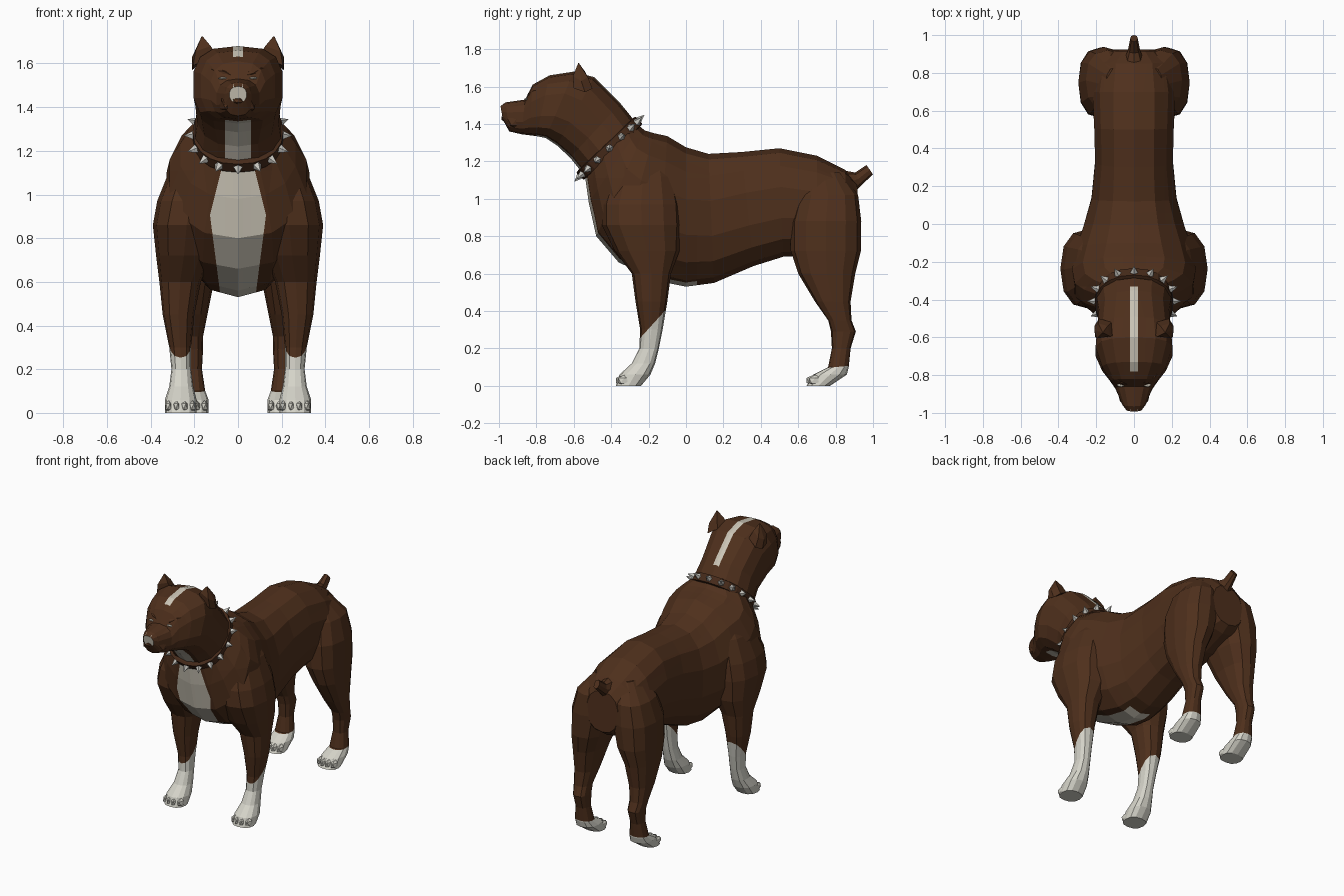
import bpy, bmesh, math
from mathutils import Vector, Matrix

if "Cube" in bpy.data.objects:
    bpy.data.objects.remove(bpy.data.objects["Cube"])


def material(name, rgb):
    m = bpy.data.materials.new(name)
    m.diffuse_color = (*rgb, 1)
    m.use_nodes = True
    m.node_tree.nodes["Principled BSDF"].inputs["Base Color"].default_value = m.diffuse_color
    return m


BROWN = material("brown coat", (0.077, 0.029, 0.0115))
WHITE = material("white paws", (0.66, 0.65, 0.58))
CREAM = material("cream markings", (0.60, 0.56, 0.47))
LEATHER = material("collar leather", (0.060, 0.023, 0.010))
METAL = material("spike metal", (0.58, 0.57, 0.53))


def finish(name, bm, mats, cuts=(), rule=None):
    """Cut along colour borders, colour faces by rule, make the object."""
    bmesh.ops.recalc_face_normals(bm, faces=bm.faces)
    for co, no in cuts:
        bmesh.ops.bisect_plane(bm, geom=bm.verts[:] + bm.edges[:] + bm.faces[:],
                               plane_co=co, plane_no=Vector(no).normalized(), dist=1e-5)
    bm.normal_update()
    if rule:
        for f in bm.faces:
            f.material_index = rule(f.calc_center_median(), f.normal)
    me = bpy.data.meshes.new(name)
    bm.to_mesh(me)
    bm.free()
    for m in mats:
        me.materials.append(m)
    ob = bpy.data.objects.new(name, me)
    bpy.context.collection.objects.link(ob)
    return ob


def oval(center, a, b, p, n):
    """Superellipse ring around center with half axes a and b."""
    pts = []
    for i in range(n):
        t = 2 * math.pi * i / n
        c, s = math.cos(t), math.sin(t)
        pts.append(center + a * math.copysign(abs(c) ** (2 / p), c)
                   + b * math.copysign(abs(s) ** (2 / p), s))
    return pts


def loft(rings):
    bm = bmesh.new()
    vs = [[bm.verts.new(p) for p in r] for r in rings]
    n = len(rings[0])
    for r, q in zip(vs, vs[1:]):
        for i in range(n):
            bm.faces.new((r[i], r[(i + 1) % n], q[(i + 1) % n], q[i]))
    bm.faces.new(vs[0])
    bm.faces.new(vs[-1])
    return bm


def spine_ring(ty, tz, by, bz, w, p, n=14):
    """Tilted ring from a top point, a bottom point and a half width."""
    t, b = Vector((0, ty, tz)), Vector((0, by, bz))
    return oval((t + b) / 2, (t - b) / 2, Vector((w, 0, 0)), p, n)


def leg_ring(s, z, y0, y1, x0, x1, p=2.4, n=12):
    return oval(Vector((s * (x0 + x1) / 2, (y0 + y1) / 2, z)),
                Vector((0, (y1 - y0) / 2, 0)), Vector((s * (x1 - x0) / 2, 0, 0)), p, n)


def blob(name, mat, loc, size, rot=Matrix()):
    bm = bmesh.new()
    bmesh.ops.create_icosphere(bm, subdivisions=1, radius=1,
                               matrix=Matrix.Translation(loc) @ rot @ Matrix.Diagonal((*size, 1)))
    finish(name, bm, [mat])


# torso, neck and head in one skin
body = [(.915, 1.08, .925, .80, .12, 2.3), (.85, 1.155, .87, .76, .20, 2.3),
        (.70, 1.23, .70, .70, .225, 2.3), (.50, 1.27, .52, .69, .215, 2.4),
        (.30, 1.25, .36, .64, .21, 2.4), (.12, 1.24, .15, .55, .23, 2.3),
        (0, 1.275, 0, .53, .27, 2.2), (-.10, 1.335, -.15, .56, .31, 2.2),
        (-.17, 1.35, -.36, .66, .335, 2.3), (-.22, 1.365, -.48, .80, .32, 2.3),
        (-.245, 1.385, -.52, .98, .27, 2.2), (-.27, 1.41, -.54, 1.12, .205, 2.2),
        (-.35, 1.51, -.62, 1.22, .19, 2.3), (-.49, 1.65, -.69, 1.285, .20, 2.6),
        (-.60, 1.68, -.75, 1.325, .207, 2.8), (-.73, 1.66, -.80, 1.335, .172, 2.8),
        (-.82, 1.61, -.84, 1.34, .128, 2.6), (-.86, 1.53, -.88, 1.345, .10, 2.5),
        (-.965, 1.515, -.945, 1.36, .062, 2.5), (-.992, 1.495, -.978, 1.42, .04, 2.3)]


def coat(c, n):
    x = abs(c.x)
    if x < .022 and -.78 < c.y < -.33 and n.z > .2 and c.z > 1.45:
        return 1                                        # stripe over the skull
    if x < .06 and -.80 < c.y < -.5 and 1.11 < c.z < 1.36 and n.z < 0:
        return 1                                        # throat
    wide = min(.075 + (1.12 - c.z) * .25, .125 - (.88 - c.z) * .13)
    if x < wide and c.z < 1.11 and c.y < .06 and (n.y < -.2 or n.z < -.3):
        return 1                                        # chest and belly
    if c.y < -.98:
        return 1                                        # nose patch
    return 0


cuts = [((s * w, 0, 0), (1, 0, 0)) for w in (.022, .06) for s in (1, -1)]
for s in (1, -1):
    cuts += [((s * .075, 0, 1.12), (s, 0, .25)), ((s * .125, 0, .88), (s, 0, -.13))]
cuts += [((0, y, 0), (0, 1, 0)) for y in (-.78, -.33, .06)] + [((0, 0, 1.11), (0, 0, 1))]
finish("body", loft([spine_ring(*r) for r in body]), [BROWN, CREAM], cuts, coat)

# legs with paws: z, front/back and inner/outer limits
front = [(1.23, -.28, -.12, .12, .23), (1.12, -.40, -.06, .06, .31), (.97, -.45, -.03, .06, .37),
         (.86, -.45, -.025, .08, .39), (.72, -.38, -.035, .12, .375), (.60, -.29, -.08, .17, .36),
         (.45, -.27, -.10, .20, .345), (.30, -.245, -.125, .215, .315), (.20, -.25, -.145, .215, .305),
         (.12, -.29, -.165, .205, .315), (.06, -.355, -.19, .19, .335), (0, -.375, -.24, .19, .335)]
hind = [(1.14, .64, .83, .04, .15), (1.02, .60, .92, .02, .255), (.88, .56, .937, .02, .295),
        (.72, .56, .935, .06, .295), (.60, .60, .905, .11, .29), (.45, .69, .88, .14, .28),
        (.35, .76, .885, .16, .27), (.29, .775, .908, .16, .26), (.20, .78, .88, .165, .255),
        (.10, .76, .87, .15, .27), (.06, .68, .86, .135, .28), (0, .645, .77, .135, .28)]
for s, side in ((1, "left"), (-1, "right")):
    for name, rows, y0, z0, slope in (("front", front, -.25, .25, 1.1), ("hind", hind, .80, .10, .1)):
        finish(f"{name}_leg_{side}", loft([leg_ring(s, *r) for r in rows]), [BROWN, WHITE],
               [((0, y0, z0), (0, -slope, 1))],
               lambda c, n: int(c.z < z0 + slope * (c.y - y0)))
        # four toes per paw
        _, ya, _, xa, xb = rows[-1]
        for i in range(4):
            x = xa + (xb - xa) * (i + .5) / 4
            blob(f"{name}_toe_{side}_{i + 1}", WHITE,
                 (s * x, ya + .034 + .012 * (i in (0, 3)), .029), (.0185, .04, .029))

    # pointed ear
    base = [(.10, -.59, 1.64), (.205, -.60, 1.59), (.21, -.54, 1.57), (.185, -.50, 1.59), (.12, -.52, 1.63)]
    mid = [(.125, -.595, 1.68), (.195, -.605, 1.655), (.21, -.56, 1.63), (.19, -.525, 1.65), (.14, -.54, 1.68)]
    rings = [[Vector((s * x, y, z)) for x, y, z in r] for r in (base, mid)]
    rings.append([v.lerp(Vector((s * .165, -.575, 1.728)), .93) for v in rings[1]])
    finish(f"ear_{side}", loft(rings), [BROWN])

    # frowning brow, eye slit and jowl
    a, b = Vector((s * .03, -.85, 1.545)), Vector((s * .13, -.78, 1.58))
    rot = (b - a).to_track_quat('Z', 'Y').to_matrix().to_4x4()
    blob(f"brow_{side}", BROWN, (a + b) / 2, (.022, .018, .064), rot)
    blob(f"eye_{side}", CREAM, (s * .07, -.852, 1.533), (.022, .012, .006))
    blob(f"jowl_{side}", BROWN, (s * .046, -.895, 1.415), (.042, .075, .05))

# nose
blob("nose", BROWN, (0, -.970, 1.43), (.032, .02, .018))

# docked tail
tail = [(.85, 1.15, .90, 1.03, .05), (.905, 1.14, .935, 1.07, .032), (.965, 1.18, 1.0, 1.13, .02)]
finish("tail", loft([spine_ring(*r, 2.2, 8) for r in tail]), [BROWN])

# collar band, tilted across the neck
along = Vector((0, -.69, .72))
top, bottom = Vector((0, -.252, 1.42)), Vector((0, -.567, 1.12))
mid, half, w = (top + bottom) / 2, (top - bottom) / 2, .208
rings = [oval(mid + along * d, half * k, Vector((w * k, 0, 0)), 2.2, 20)
         for d, k in ((-.03, .93), (-.026, 1), (.026, 1), (.03, .93))]
finish("collar", loft(rings), [LEATHER])

# spikes around the collar
bm = bmesh.new()
for p in oval(mid, half, Vector((w, 0, 0)), 2.2, 16):
    out = (p - mid).normalized()
    m = Matrix.Translation(p + out * .017) @ out.to_track_quat('Z', 'Y').to_matrix().to_4x4()
    bmesh.ops.create_cone(bm, cap_ends=True, segments=5, radius1=.024, radius2=0, depth=.048, matrix=m)
finish("collar_spikes", bm, [METAL])
